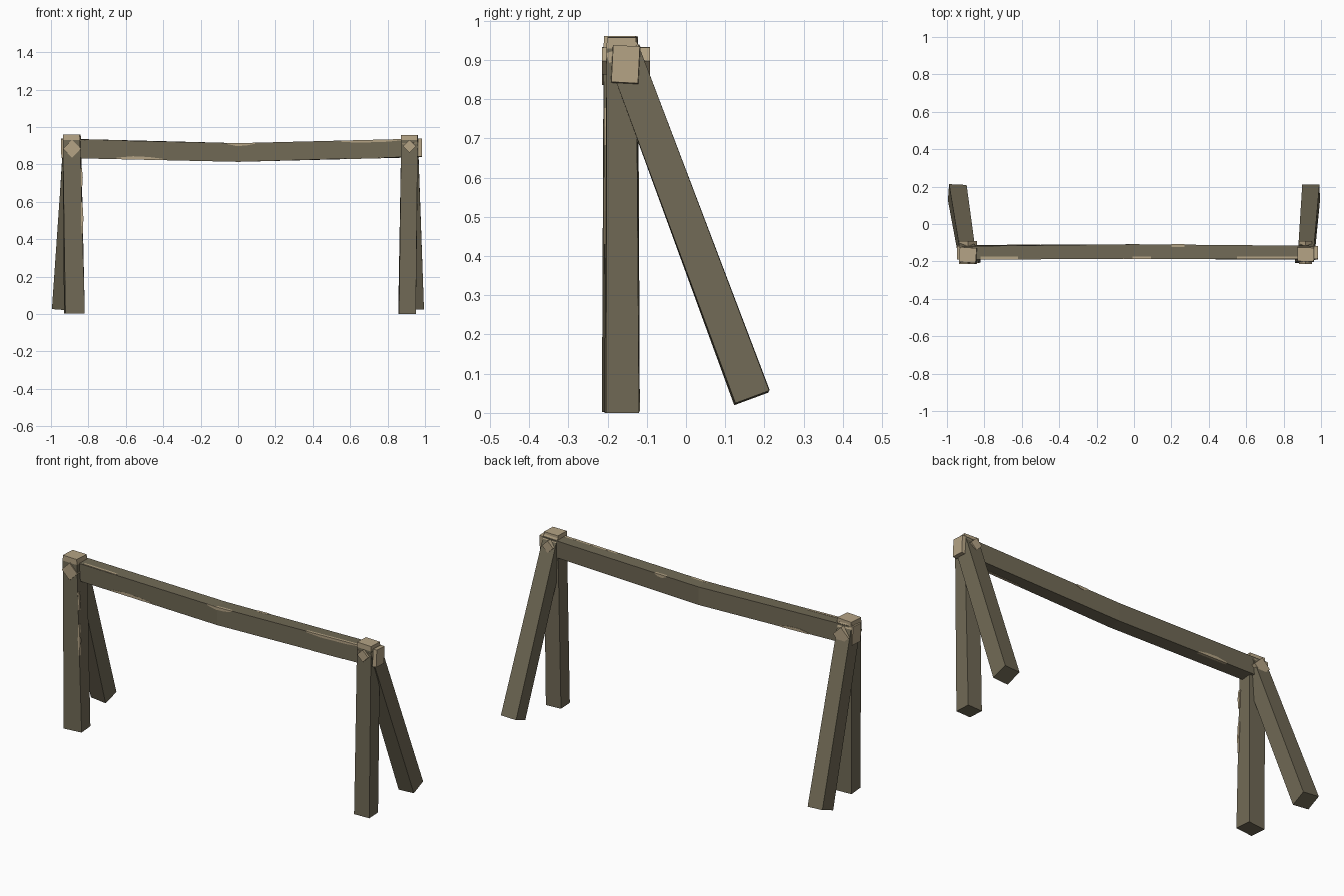
import bpy, bmesh, math
from mathutils import Vector

if "Cube" in bpy.data.objects:
    bpy.data.objects.remove(bpy.data.objects["Cube"])


def material(name, rgb):
    m = bpy.data.materials.new(name)
    m.diffuse_color = (*rgb, 1)
    m.use_nodes = True
    m.node_tree.nodes["Principled BSDF"].inputs["Base Color"].default_value = m.diffuse_color
    return m


DARK = material("weathered wood", (0.165, 0.143, 0.092))
LIGHT = material("bare wood", (0.46, 0.37, 0.235))


def beam(name, sections, side, light_spans=(), mat=DARK):
    """Loft of four-sided sections (centre, half size along side, half size across, twist)."""
    d = (Vector(sections[-1][0]) - Vector(sections[0][0])).normalized()
    a = Vector(side)
    a = (a - d * a.dot(d)).normalized()
    b = d.cross(a)
    bm = bmesh.new()
    rings = []
    for c, ha, hb, tw in sections:
        t = math.radians(tw)
        u, v = a * math.cos(t) + b * math.sin(t), b * math.cos(t) - a * math.sin(t)
        rings.append([bm.verts.new(Vector(c) + u * ha * i + v * hb * j)
                      for i, j in ((-1, -1), (1, -1), (1, 1), (-1, 1))])
    for k in range(len(rings) - 1):
        for i in range(4):
            n = (i + 1) % 4
            f = bm.faces.new((rings[k][i], rings[k][n], rings[k + 1][n], rings[k + 1][i]))
            f.material_index = int(k in light_spans)
    # end faces: index -1 is the start, len-1 is the finish
    f = bm.faces.new(rings[0][::-1])
    f.material_index = int(-1 in light_spans)
    f = bm.faces.new(rings[-1])
    f.material_index = int(len(rings) - 1 in light_spans)
    bmesh.ops.recalc_face_normals(bm, faces=bm.faces)
    me = bpy.data.meshes.new(name)
    bm.to_mesh(me)
    bm.free()
    me.materials.append(mat)
    me.materials.append(LIGHT)
    ob = bpy.data.objects.new(name, me)
    bpy.context.collection.objects.link(ob)
    return ob


X, Y = (1, 0, 0), (0, 1, 0)

# Upright posts with bare tops
beam("left_post", [((-0.875, -0.166, 0.003), .052, .044, 5),
                   ((-0.888, -0.166, 0.93), .046, .041, -4),
                   ((-0.889, -0.166, 0.96), .045, .040, -4)], X, (1, 2))
beam("right_post", [((0.904, -0.164, 0.0), .045, .042, 3),
                    ((0.918, -0.163, 0.93), .044, .038, -2),
                    ((0.918, -0.163, 0.957), .044, .037, -2)], X, (1, 2))

# Slanted rear braces
beam("left_brace", [((-0.945, 0.168, 0.039), .047, .046, -4),
                    ((-0.893, -0.155, 0.906), .042, .043, 0),
                    ((-0.892, -0.164, 0.930), .042, .042, 0)], X, (1, 2))
beam("right_brace", [((0.947, 0.168, 0.039), .046, .046, 2),
                     ((0.921, -0.155, 0.906), .042, .043, 0),
                     ((0.920, -0.164, 0.930), .042, .042, 0)], X, (1, 2))

# Sagging crossbar with bare ends
beam("crossbar", [((-0.945, -0.152, 0.887), .036, .050, 3),
                  ((-0.92, -0.152, 0.886), .036, .050, 3),
                  ((0.0, -0.147, 0.864), .039, .050, 0),
                  ((0.965, -0.154, 0.888), .035, .048, -3),
                  ((0.985, -0.154, 0.889), .034, .047, -3)], Y, (-1, 0, 3, 4))

# Diamond pegs through the joints
for side, x, z, r in (("left", -0.888, 0.884, .034), ("right", 0.917, 0.897, .024)):
    beam(side + "_peg", [((x, -0.214, z), r, r, 45), ((x, -0.092, z), r, r, 45)],
         X, (-1, 0, 1))


# Worn chips along the crossbar edges
def bar_z(x):
    return 0.864 + 0.0235 * abs(x) / 0.945


for i, (x0, x1, edge, face) in enumerate(((-0.65, -0.40, -1, -1), (-0.06, 0.09, 1, -1),
                                          (0.55, 0.88, 1, -1), (-0.82, -0.62, 1, -1),
                                          (0.58, 0.78, -1, -1), (0.2, 0.27, 1, 1),
                                          (-0.68, -0.5, -1, 1))):
    secs = []
    for t, h in ((0, .003), (.35, .008), (.7, .007), (1, .003)):
        x = x0 + (x1 - x0) * t
        ey = -0.147 + face * 0.039 - 0.004 * abs(x) * (1 if face > 0 else 0)
        secs.append(((x, ey - face * .006, bar_z(x) + edge * (.050 - h)), .007, h, 0))
    beam(f"bar_chip_{i}", secs, Y, mat=LIGHT)

# Worn chips along the left post edge
for i, (z0, z1) in enumerate(((0.43, 0.60), (0.68, 0.78))):
    xe = lambda z: -0.826 - 0.015 * z
    beam(f"post_chip_{i}", [((xe(z), -0.205 + .002, z), h, .006, 0)
                            for z, h in ((z0, .003), ((z0 + z1) / 2, .007), (z1, .003))],
         X, mat=LIGHT)
